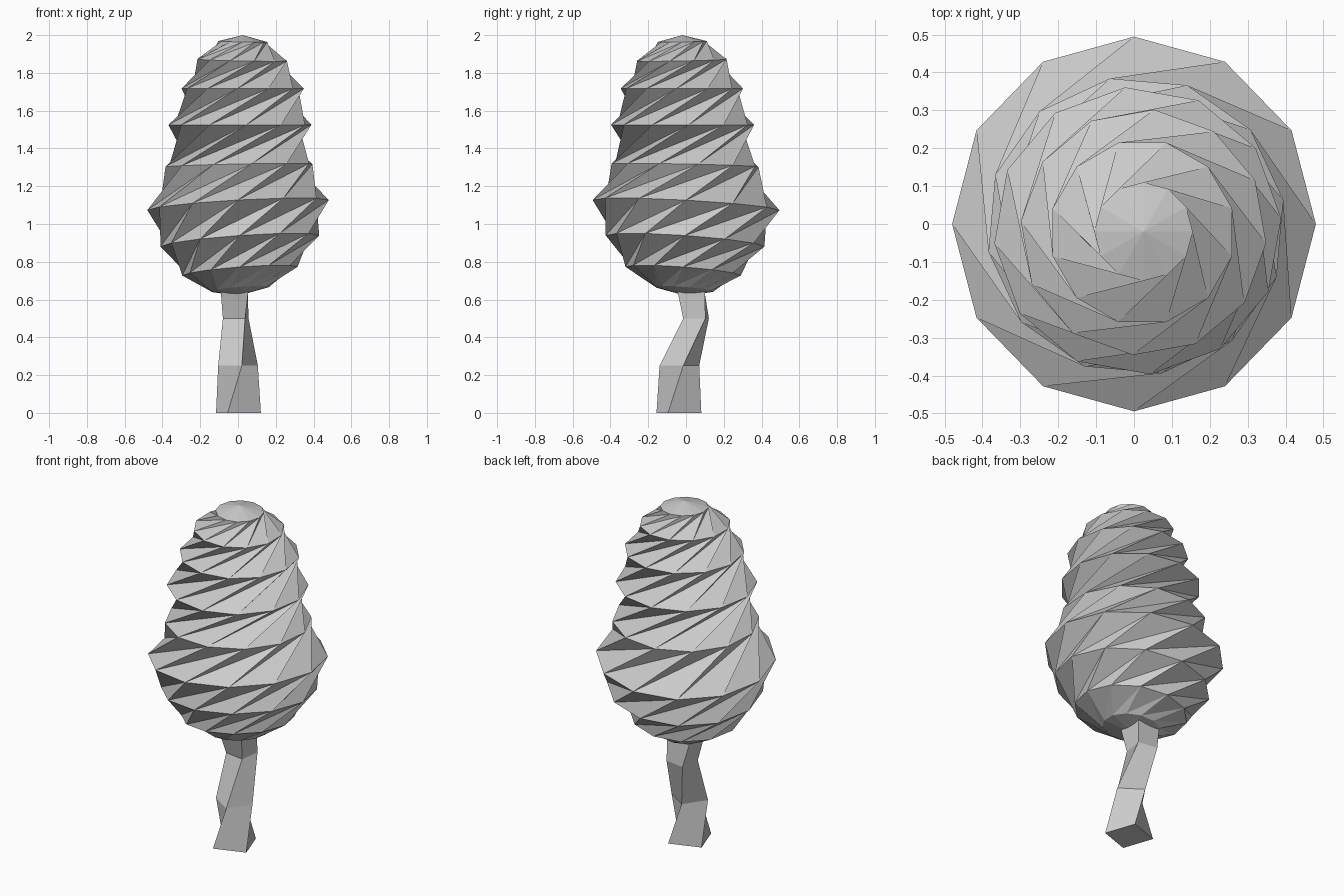
import bpy, math

if "Cube" in bpy.data.objects:
    bpy.data.objects.remove(bpy.data.objects["Cube"])

SIDES = 12


def make_object(name, verts, faces):
    mesh = bpy.data.meshes.new(name)
    mesh.from_pydata(verts, [], faces)
    mesh.update()
    obj = bpy.data.objects.new(name, mesh)
    bpy.context.collection.objects.link(obj)
    return obj


# Foliage rings, bottom to top: z, radius, centre x, centre y, tilt, twist from ring below
RINGS = [
    (0.655, 0.155, 0.01, -0.01, 0.08, -170),
    (0.75, 0.305, 0.01, -0.015, 0.075, 50),
    (0.91, 0.42, 0.01, -0.005, 0.07, 60),
    (1.10, 0.48, 0.00, 0.00, 0.055, 60),
    (1.31, 0.395, 0.005, -0.005, 0.02, 70),
    (1.525, 0.38, 0.01, -0.018, 0.0, 85),
    (1.717, 0.325, 0.025, -0.022, 0.0, 80),
    (1.868, 0.245, 0.022, -0.022, -0.02, 80),
    (1.966, 0.13, 0.025, -0.02, -0.02, 75),
]

# Twisted leafy crown: folded triangles between turned rings
verts, faces, phase = [], [], 0
for z, r, cx, cy, tilt, twist in RINGS:
    phase += twist
    for i in range(SIDES):
        a = math.radians(phase + i * 360 / SIDES)
        x, y = r * math.cos(a), r * math.sin(a)
        # the widest ring is slightly longer front to back
        y *= 1.03 if r > 0.45 else 1.0
        verts.append((cx + x, cy + y, z + tilt * (x - y)))

for k in range(len(RINGS) - 1):
    lo, up = k * SIDES, (k + 1) * SIDES
    for i in range(SIDES):
        j = (i + 1) % SIDES
        faces.append((lo + i, lo + j, up + i))
        faces.append((lo + j, up + j, up + i))

# Pointed fans closing the crown
bottom, top = len(verts), len(verts) + 1
verts += [(0, 0, 0.62), (0.025, -0.02, 2.0)]
last = (len(RINGS) - 1) * SIDES
for i in range(SIDES):
    j = (i + 1) % SIDES
    faces.append((bottom, j, i))
    faces.append((top, last + i, last + j))
make_object("foliage", verts, faces)

# Crooked four-sided trunk: z, centre x, centre y, half diagonal, angle of front corner
TRUNK = [
    (0.0, 0.0025, -0.0375, 0.132, -116),
    (0.25, 0.0, -0.035, 0.107, -79),
    (0.5, -0.012, 0.053, 0.084, -54),
    (0.68, -0.022, 0.02, 0.108, -42),
]
verts, faces = [], []
for z, cx, cy, r, ang in TRUNK:
    for i in range(4):
        a = math.radians(ang + 90 * i)
        verts.append((cx + r * math.cos(a), cy + r * math.sin(a), z))
for k in range(len(TRUNK) - 1):
    for i in range(4):
        j = (i + 1) % 4
        faces.append((4 * k + i, 4 * k + j, 4 * k + 4 + j, 4 * k + 4 + i))
n = len(verts)
faces += [(3, 2, 1, 0), (n - 4, n - 3, n - 2, n - 1)]
make_object("trunk", verts, faces)
